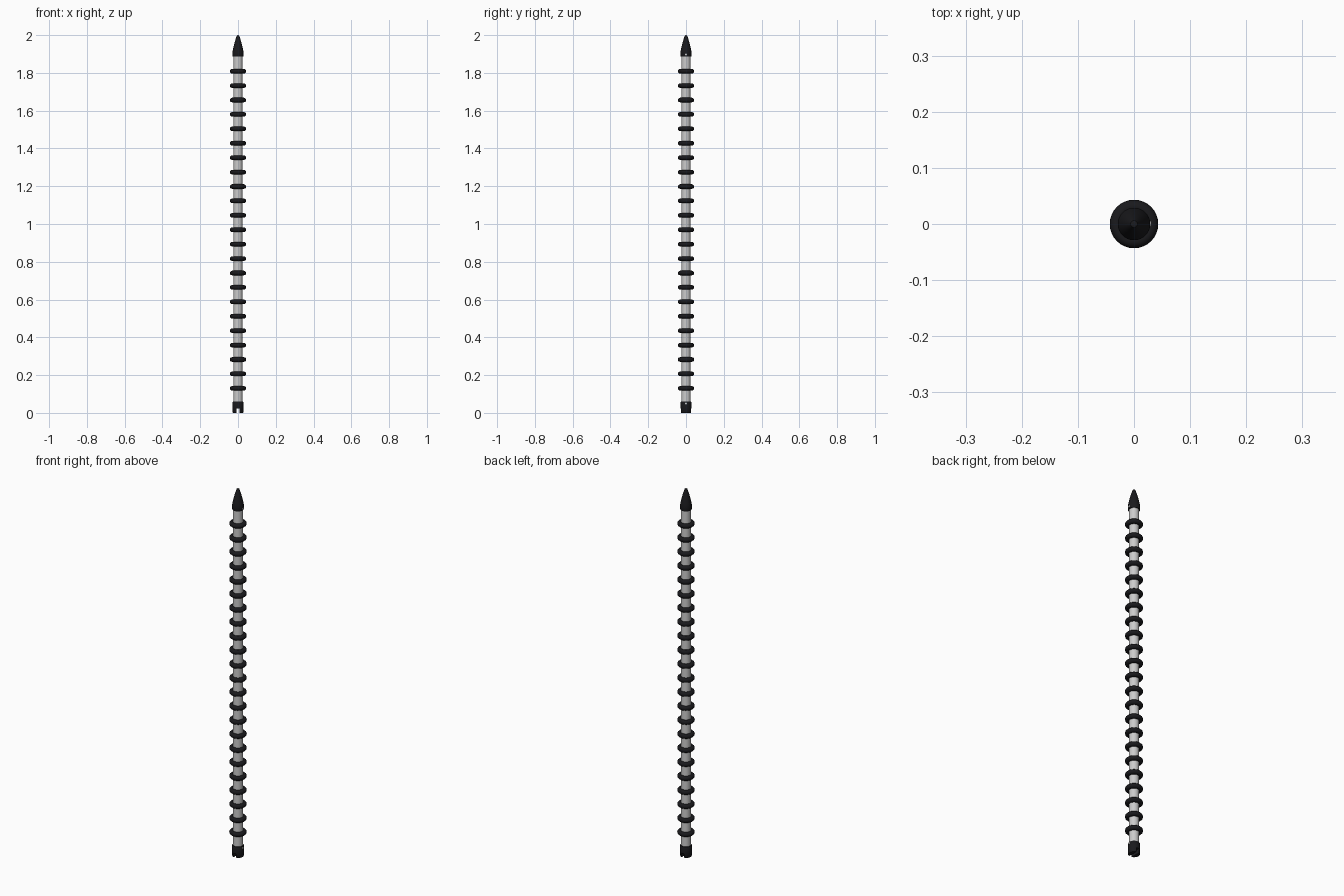
import bpy, bmesh, math

if "Cube" in bpy.data.objects:
    bpy.data.objects.remove(bpy.data.objects["Cube"])

def material(name, rgb):
    m = bpy.data.materials.new(name)
    m.diffuse_color = (*rgb, 1)
    m.use_nodes = True
    m.node_tree.nodes["Principled BSDF"].inputs["Base Color"].default_value = m.diffuse_color
    return m

BLACK = material("black_rubber", (0.01, 0.01, 0.012))

def finish(obj, mat=None):
    if mat:
        obj.data.materials.append(mat)
    bpy.ops.object.select_all(action='DESELECT')
    obj.select_set(True)
    bpy.context.view_layer.objects.active = obj
    bpy.ops.object.shade_smooth_by_angle(angle=math.radians(35))
    return obj

def lathe(name, profile, mat=None, z=0, segments=32):
    """Spin an (r, z) profile about the z axis."""
    bm = bmesh.new()
    verts = [bm.verts.new((r, 0, h)) for r, h in profile]
    edges = [bm.edges.new(p) for p in zip(verts, verts[1:])]
    bmesh.ops.spin(bm, geom=verts + edges, cent=(0, 0, 0), axis=(0, 0, 1),
                   angle=2 * math.pi, steps=segments, use_duplicate=False)
    bmesh.ops.remove_doubles(bm, verts=bm.verts, dist=1e-5)
    bmesh.ops.recalc_face_normals(bm, faces=bm.faces)
    me = bpy.data.meshes.new(name)
    bm.to_mesh(me)
    bm.free()
    obj = bpy.data.objects.new(name, me)
    obj.location.z = z
    bpy.context.collection.objects.link(obj)
    return finish(obj, mat)

# Shaft
lathe("shaft", [(0, 0.04), (0.024, 0.04), (0.024, 1.91), (0, 1.91)])

# Pointed tip cap
lathe("tip_cap", [(0, 1.887), (0.028, 1.887), (0.029, 1.89), (0.029, 1.91),
                  (0.0265, 1.925), (0.022, 1.945), (0.016, 1.968),
                  (0.009, 1.99), (0.006, 1.998), (0, 2.0)], BLACK)

# Slotted end cap
cap = lathe("end_cap", [(0, 0), (0.027, 0), (0.029, 0.003), (0.029, 0.057),
                        (0.027, 0.06), (0, 0.06)], BLACK)
bpy.ops.mesh.primitive_cube_add(size=1, location=(0, 0, 0.008))
cutter = bpy.context.object
cutter.name = "slot_cutter"
cutter.scale = (0.016, 0.1, 0.03)
cutter.hide_render = True
cutter.hide_set(True)
slot = cap.modifiers.new("slot", 'BOOLEAN')
slot.operation = 'DIFFERENCE'
slot.object = cutter
slot.solver = 'EXACT'

# Evenly spaced rings
for i in range(23):
    bpy.ops.mesh.primitive_torus_add(major_radius=0.031, minor_radius=0.0122,
                                     major_segments=32, minor_segments=12,
                                     location=(0, 0, 0.13 + i * 1.679 / 22))
    ring = bpy.context.object
    ring.name = f"ring_{i + 1:02d}"
    finish(ring, BLACK)

# Small pins holding the caps
for name, z in (("end_pin", 0.05), ("tip_pin", 1.897)):
    bpy.ops.mesh.primitive_cylinder_add(vertices=12, radius=0.005, depth=0.006,
                                        location=(0.027, 0, z),
                                        rotation=(0, math.pi / 2, 0))
    pin = bpy.context.object
    pin.name = name
    finish(pin)
